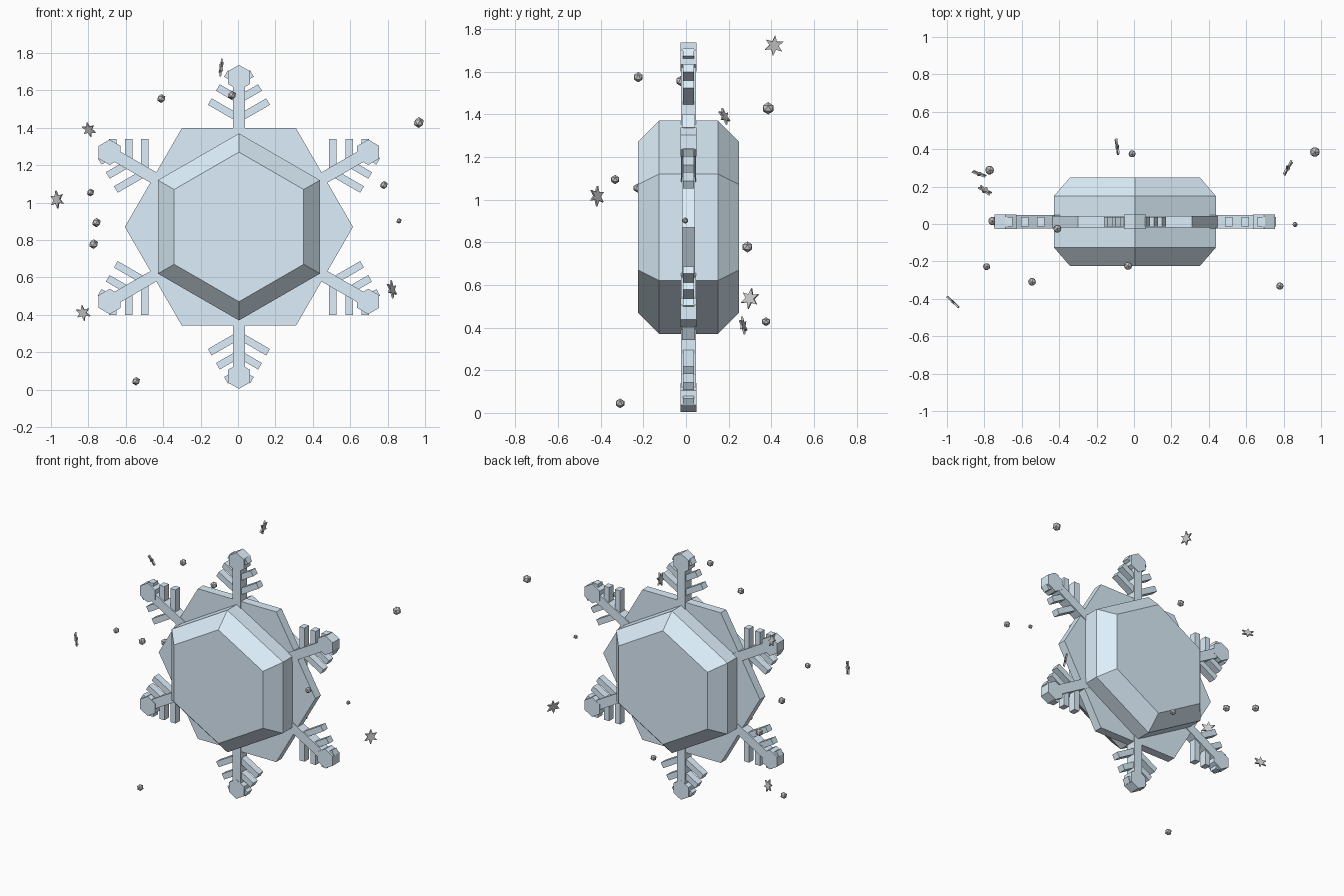
import bpy, bmesh
from math import sin, cos, pi, radians
from mathutils import Vector

if "Cube" in bpy.data.objects:
    bpy.data.objects.remove(bpy.data.objects["Cube"])

CENTRE = Vector((0.005, 0.012, 0.87))

ice = bpy.data.materials.new("ice")
ice.diffuse_color = (0.72, 0.86, 0.96, 1)
ice.use_nodes = True
ice.node_tree.nodes["Principled BSDF"].inputs["Base Color"].default_value = ice.diffuse_color


def loft(name, pts, rings, loc, mat=None):
    """Closed solid: XZ outline repeated along y, each ring = (y, scale)."""
    bm = bmesh.new()
    rows = [[bm.verts.new((x * s, y, z * s)) for x, z in pts] for y, s in rings]
    n = len(pts)
    for a, b in zip(rows, rows[1:]):
        for i in range(n):
            j = (i + 1) % n
            bm.faces.new((a[i], a[j], b[j], b[i]))
    bm.faces.new(rows[0])
    bm.faces.new(rows[-1])
    bmesh.ops.recalc_face_normals(bm, faces=bm.faces)
    mesh = bpy.data.meshes.new(name)
    bm.to_mesh(mesh)
    bm.free()
    obj = bpy.data.objects.new(name, mesh)
    bpy.context.collection.objects.link(obj)
    obj.location = loc
    if mat:
        mesh.materials.append(mat)
    return obj


def slab(name, pts, depth, loc, mat=None):
    return loft(name, pts, [(-depth / 2, 1), (depth / 2, 1)], loc, mat)


def polygon(n, r, start=0.0, inner=None):
    return [((inner if inner and i % 2 else r) * cos(start + 2 * pi * i / n),
             (inner if inner and i % 2 else r) * sin(start + 2 * pi * i / n)) for i in range(n)]


def bar(start, angle, length, width):
    """Rectangle outline running from a point in a direction."""
    dx, dz = cos(angle), sin(angle)
    w = width / 2
    return [(start[0] + dx * t - dz * s, start[1] + dz * t + dx * s)
            for t, s in ((0, -w), (length, -w), (length, w), (0, w))]


# Bevelled central crystal and the flat plate behind it
loft("crystal_core", polygon(6, 0.5, pi / 2),
     [(-0.2375, 0.8), (-0.1375, 1), (0.1375, 1), (0.2375, 0.8)], CENTRE, ice)
slab("hexagon_plate", polygon(6, 0.61), 0.06, CENTRE, ice)

# Six arms, each with three pairs of branches and a hexagonal tip
for k in range(6):
    a = radians(30 + 60 * k)
    d = Vector((cos(a), 0, sin(a)))
    slab("arm", bar((0, 0), a, 0.8, 0.064), 0.07, CENTRE, ice)
    slab("arm_tip", polygon(6, 0.068, pi / 2), 0.075, CENTRE + d * 0.798, ice)
    for dist, length in ((0.58, 0.18), (0.68, 0.13), (0.78, 0.08)):
        for side in (-1, 1):
            slab("arm_branch", bar((d.x * dist, d.z * dist), a + side * pi / 3, length, 0.04),
                 0.05, CENTRE, ice)

# Floating ice beads: x, y, z, radius
for x, y, z, r in (
        (-0.41, -0.025, 1.556, 0.024), (-0.032, -0.224, 1.574, 0.024),
        (0.967, 0.385, 1.428, 0.029), (0.78, -0.332, 1.094, 0.022),
        (-0.788, -0.228, 1.054, 0.021), (-0.757, 0.016, 0.893, 0.025),
        (-0.772, 0.288, 0.778, 0.026), (0.861, -0.003, 0.902, 0.015),
        (-0.545, -0.309, 0.045, 0.023), (-0.01, 0.375, 0.428, 0.021)):
    bpy.ops.mesh.primitive_ico_sphere_add(subdivisions=1, radius=r, location=(x, y, z))
    bpy.context.object.name = "ice_bead"

# Floating six-pointed stars: centre, facing direction, radius
for loc, normal, r in (
        ((-0.09, 0.413, 1.722), (1, 0.15, -0.13), 0.048),
        ((-0.797, 0.18, 1.39), (0.5, 0.85, 0.4), 0.042),
        ((-0.968, -0.417, 1.016), (0.68, 0.73, 0.05), 0.049),
        ((-0.828, 0.268, 0.41), (0.34, 0.94, 0.2), 0.043),
        ((0.823, 0.3, 0.536), (0.87, -0.49, 0.17), 0.049)):
    star = slab("small_star", polygon(12, r, pi / 2 + 0.1, r * 0.45), 0.01, loc)
    star.rotation_euler = Vector(normal).to_track_quat('Y', 'Z').to_euler()
